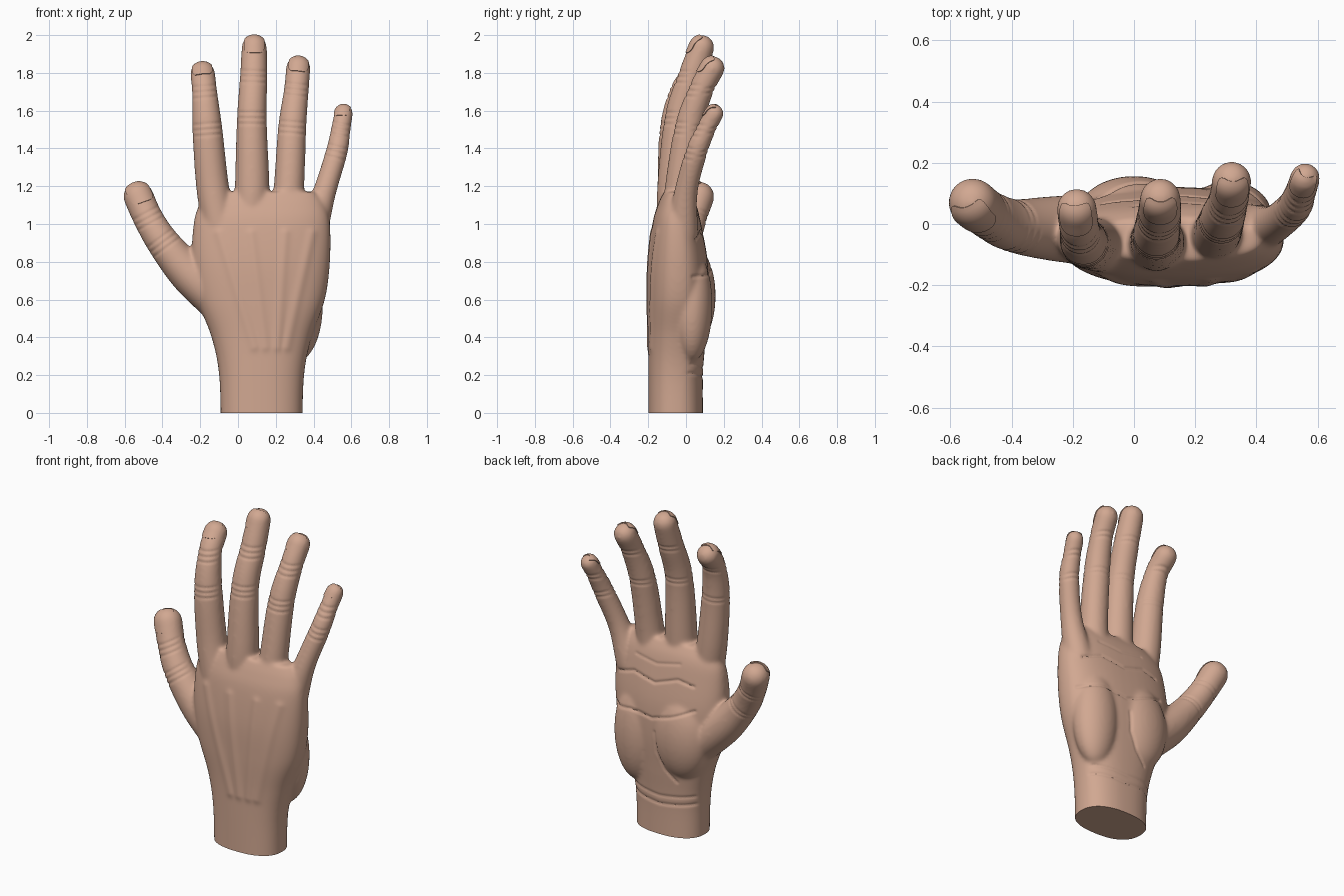
import bpy, bmesh, math
from mathutils import Vector, Matrix
from mathutils.bvhtree import BVHTree

if "Cube" in bpy.data.objects:
    bpy.data.objects.remove(bpy.data.objects["Cube"], do_unlink=True)

skin = bpy.data.materials.new("skin")
skin.use_nodes = True
skin.diffuse_color = (0.64, 0.39, 0.285, 1)
skin.node_tree.nodes["Principled BSDF"].inputs["Base Color"].default_value = skin.diffuse_color


def make_object(name, bm):
    mesh = bpy.data.meshes.new(name)
    bm.to_mesh(mesh)
    bm.free()
    obj = bpy.data.objects.new(name, mesh)
    bpy.context.collection.objects.link(obj)
    mesh.materials.append(skin)
    return obj


def bake_modifiers(obj):
    graph = bpy.context.evaluated_depsgraph_get()
    mesh = bpy.data.meshes.new_from_object(obj.evaluated_get(graph))
    obj.modifiers.clear()
    obj.data = mesh


def spline(rows, steps=6):
    """Smooth curve through rows of equal length."""
    rows = [Vector(r) for r in rows]
    pts = [rows[0] * 2 - rows[1]] + rows + [rows[-1] * 2 - rows[-2]]
    out = []
    for a, b, c, d in zip(pts, pts[1:], pts[2:], pts[3:]):
        for i in range(steps):
            t = i / steps
            out.append(b + (c - a) * (t / 2) + (a * 2 - b * 5 + c * 4 - d) * (t * t / 2)
                       + (b * 3 - a - c * 3 + d) * (t ** 3 / 2))
    return out + [rows[-1]]


def loft(bm, rings):
    rings = [[bm.verts.new(p) for p in ring] for ring in rings]
    n = len(rings[0])
    for low, high in zip(rings, rings[1:]):
        for i in range(n):
            j = (i + 1) % n
            bm.faces.new((low[i], low[j], high[j], high[i]))
    bm.faces.new(rings[0][::-1])
    bm.faces.new(rings[-1])


def palm(bm, sections, n=48, power=2.4):
    rings = []
    for z, x0, x1, y0, y1 in spline(sections):
        ring = []
        for i in range(n):
            a = math.tau * i / n
            c, s = math.cos(a), math.sin(a)
            ring.append(((x0 + x1) / 2 + (x1 - x0) / 2 * math.copysign(abs(c) ** (2 / power), c),
                         (y0 + y1) / 2 + (y1 - y0) / 2 * math.copysign(abs(s) ** (2 / power), s), z))
        rings.append(ring)
    loft(bm, rings)


def finger(bm, path, n=24):
    """Tube along (x, y, z, radius) points with a domed end."""
    rows = spline(path)
    mids = [r.to_3d() for r in rows]
    end = (mids[-1] - mids[-3]).normalized()
    radius = rows[-1][3]
    stations = [(m, r[3]) for m, r in zip(mids, rows)]
    for i in range(1, 8):
        a = i * math.pi / 16.5
        stations.append((mids[-1] + end * radius * math.sin(a), radius * math.cos(a)))
    rings = []
    for k, (m, r) in enumerate(stations):
        d = end if k >= len(mids) - 1 else mids[k + 1] - mids[max(k - 1, 0)]
        d.normalize()
        u = d.cross(Vector((0, -1, 0))).normalized()
        v = d.cross(u)
        rings.append([m + (u * math.cos(math.tau * i / n) + v * math.sin(math.tau * i / n)) * r
                      for i in range(n)])
    loft(bm, rings)


# Paths run from knuckle to tip; points 2 and 3 are the joints
fingers = {
    "index": [(-.10, -.07, 1.0, .09), (-.135, -.065, 1.2, .087), (-.162, -.06, 1.5, .08),
              (-.177, -.02, 1.7, .067), (-.187, .05, 1.795, .066)],
    "middle": [(.07, -.06, 1.0, .09), (.075, -.06, 1.2, .092), (.073, -.035, 1.56, .079),
               (.083, .03, 1.78, .073), (.086, .083, 1.935, .067)],
    "ring": [(.25, -.04, 1.0, .085), (.27, -.03, 1.2, .081), (.287, .015, 1.51, .075),
             (.309, .08, 1.71, .066), (.319, .14, 1.825, .065)],
    "little": [(.39, -.02, .95, .085), (.458, .0, 1.17, .062), (.522, .055, 1.38, .058),
               (.544, .105, 1.5, .052), (.559, .15, 1.585, .05)],
    "thumb": [(-.1, -.02, .6, .12), (-.26, -.015, .74, .107), (-.395, -.005, .9, .088),
              (-.475, .03, 1.03, .08), (-.527, .07, 1.145, .08)],
}

# Rough hand: palm, fleshy mounds and fingers
bm = bmesh.new()
palm(bm, [(-.1, -.09, .34, -.2, .09), (.2, -.1, .35, -.2, .09), (.4, -.14, .39, -.2, .105),
          (.6, -.215, .46, -.203, .12), (.8, -.245, .487, -.2, .115), (1.0, -.235, .487, -.178, .08),
          (1.1, -.205, .46, -.15, .055), (1.17, -.14, .41, -.12, .02)])
for center, size in (((0, .04, .62), (.18, .117, .26)), ((.31, .03, .57), (.14, .11, .3))):
    bmesh.ops.create_uvsphere(bm, u_segments=32, v_segments=20, radius=1,
                              matrix=Matrix.LocRotScale(center, None, size))
for path in fingers.values():
    finger(bm, path)
bmesh.ops.recalc_face_normals(bm, faces=bm.faces[:])
hand = make_object("hand", bm)

# Fuse into one skin and soften the joins
remesh = hand.modifiers.new("fuse", "REMESH")
remesh.mode = "VOXEL"
remesh.voxel_size = 0.0085
soften = hand.modifiers.new("soften", "SMOOTH")
soften.factor = 0.5
soften.iterations = 22
bake_modifiers(hand)

# Creases as (points in x and z, side, width, depth); negative depth raises a ridge
creases = [
    ([(.42, .92), (.3, .96), (.15, .93), (0, .98), (-.1, .96)], 1, .008, .007),
    ([(.45, .72), (.3, .74), (.15, .72), (0, .77), (-.12, .82)], 1, .008, .007),
    ([(.13, .64), (.12, .52), (.07, .42), (0, .35)], 1, .008, .006),
    ([(.3, 1.06), (.15, 1.04), (0, 1.07)], 1, .008, .004),
    ([(-.08, .21), (.12, .19), (.33, .21)], 1, .008, .006),
    ([(-.08, .26), (.12, .24), (.33, .26)], 1, .008, .005),
]
for name, path in fingers.items():
    base = Vector(path[0]).xz
    if name != "thumb":
        creases.append(([(.12 + base.x * .35, .35), (base.x, .95)], -1, .025, -.006))
    for k in (2, 3):
        here = Vector(path[k])
        along = (Vector(path[k + 1]).xz - Vector(path[k - 1]).xz).normalized()
        across = Vector((along.y, -along.x)) * here.w
        for side, offsets in ((-1, (-.03, 0, .03)), (1, (-.012, .014))):
            for off in offsets:
                mid = here.xz + along * off
                creases.append(([mid - across, mid + across], side, .007, .004))

bm = bmesh.new()
bm.from_mesh(hand.data)
bm.normal_update()
moves = {}
for pts, side, width, depth in creases:
    pts = [Vector(p) for p in pts]
    reach = width * 2.5
    for a, b in zip(pts, pts[1:]):
        x0, x1 = min(a.x, b.x) - reach, max(a.x, b.x) + reach
        z0, z1 = min(a.y, b.y) - reach, max(a.y, b.y) + reach
        ab = b - a
        for v in bm.verts:
            if x0 < v.co.x < x1 and z0 < v.co.z < z1 and v.normal.y * side > .1:
                p = v.co.xz
                t = min(1, max(0, (p - a).dot(ab) / ab.length_squared))
                d = (p - a - ab * t).length
                push = depth * math.exp(-(d / width) ** 2) * min(1, v.normal.y * side * 1.5)
                if abs(push) > abs(moves.get(v, 0)):
                    moves[v] = push
shifts = {v: v.normal * push for v, push in moves.items()}
for v, shift in shifts.items():
    v.co -= shift

# Flat wrist cut
cut = bmesh.ops.bisect_plane(bm, geom=bm.verts[:] + bm.edges[:] + bm.faces[:], plane_co=(0, 0, 0),
                             plane_no=(0, 0, 1), clear_inner=True)
bmesh.ops.holes_fill(bm, edges=[e for e in bm.edges if e.is_boundary], sides=0)
tree = BVHTree.FromBMesh(bm)
make_smooth = [hand]
bm.to_mesh(hand.data)
bm.free()


def nail(name, path, n=16):
    """Thin rounded plate laid on the back of a fingertip."""
    tip, r = Vector(path[-1]).to_3d(), path[-1][3]
    along = (tip - Vector(path[-2]).to_3d()).normalized()
    turn = {"thumb": .25, "little": -.35}.get(name, 0)
    out = Vector((turn, -1, 0))
    out = (out - along * out.dot(along)).normalized()
    side = along.cross(out)
    bm = bmesh.new()
    grid = []
    for i in range(n + 1):
        u = math.sin((i / n - .5) * math.pi)
        half = r * .82 * max(.02, 1 - abs(u) ** 3.5) ** (1 / 3.5)
        row = []
        for j in range(n + 1):
            p = tip + side * u * r * .76 + along * (half * (j / n * 2 - 1) + r * .02)
            hit, normal, _, _ = tree.ray_cast(p + out * r * 3, -out)
            row.append(bm.verts.new((hit + normal * .005) if hit else p))
        grid.append(row)
    for a, b in zip(grid, grid[1:]):
        for j in range(n):
            bm.faces.new((a[j], b[j], b[j + 1], a[j + 1]))
    bm.normal_update()
    if sum(f.normal.dot(out) for f in bm.faces) < 0:
        bmesh.ops.reverse_faces(bm, faces=bm.faces[:])
    obj = make_object(name + "_nail", bm)
    plate = obj.modifiers.new("thickness", "SOLIDIFY")
    plate.thickness = .008
    plate.offset = -1
    bake_modifiers(obj)
    return obj


for name, path in fingers.items():
    make_smooth.append(nail(name, path))

for obj in make_smooth:
    bpy.ops.object.select_all(action="DESELECT")
    obj.select_set(True)
    bpy.context.view_layer.objects.active = obj
    bpy.ops.object.shade_smooth_by_angle(angle=math.radians(50))
